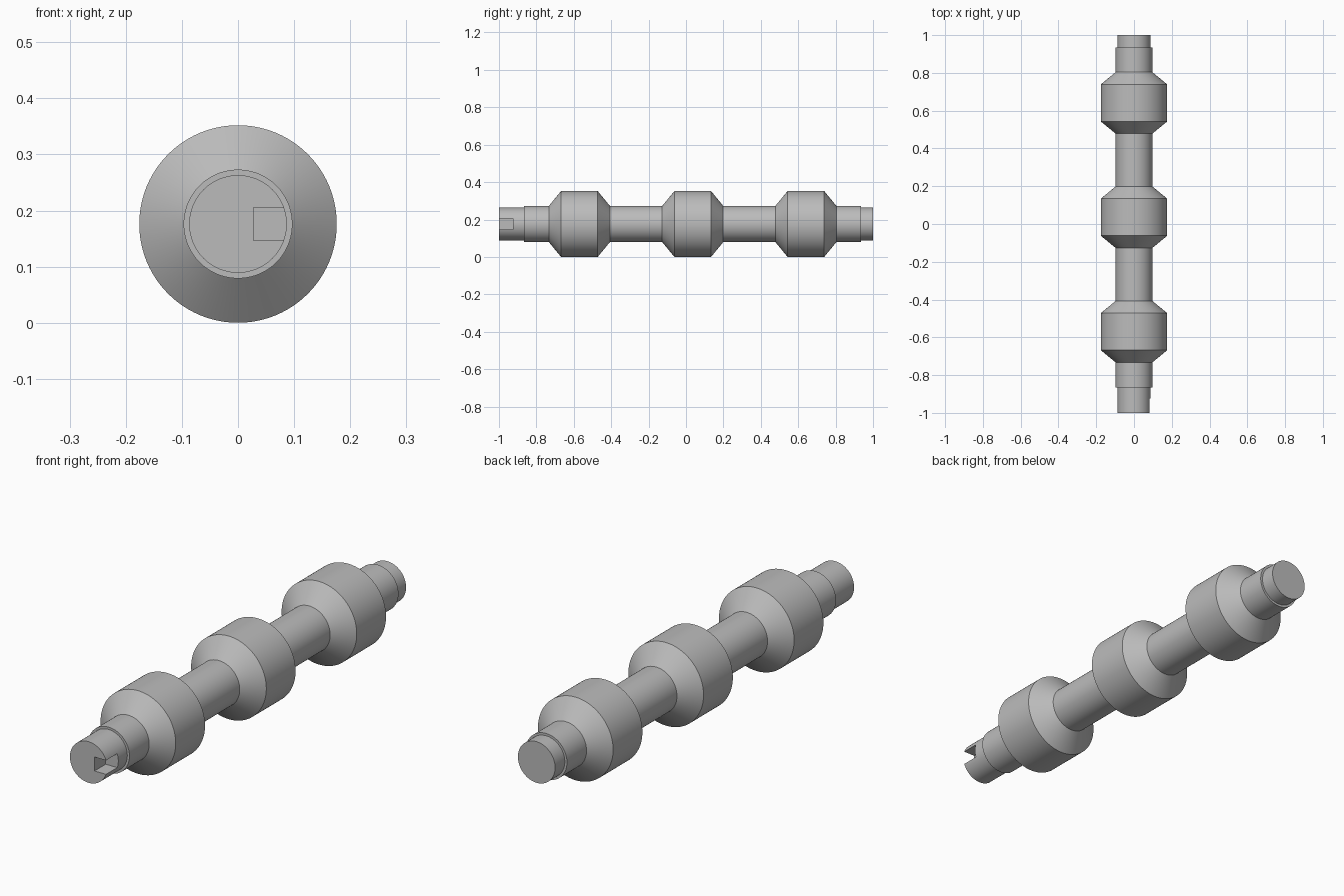
import bpy
import bmesh
import math

default = bpy.data.objects.get("Cube")
if default:
    bpy.data.objects.remove(default, do_unlink=True)

AXIS_Z = 0.176       # height of the centre line
LOBE_R = 0.176
SHAFT_R = 0.097
JOURNAL_R = 0.087
SEGMENTS = 96

steel = bpy.data.materials.new("grey steel")
steel.use_nodes = True
grey = (0.5, 0.5, 0.5, 1.0)
steel.diffuse_color = grey
steel.node_tree.nodes["Principled BSDF"].inputs["Base Color"].default_value = grey


def lathe(name, profile):
    """Closed solid turned about the y axis from (y, radius) points."""
    bm = bmesh.new()
    rings = []
    for y, r in profile:
        angles = [math.tau * i / SEGMENTS for i in range(SEGMENTS)]
        rings.append([bm.verts.new((r * math.cos(a), y, AXIS_Z + r * math.sin(a)))
                      for a in angles])
    for a, b in zip(rings, rings[1:]):
        for i in range(SEGMENTS):
            j = (i + 1) % SEGMENTS
            bm.faces.new((a[i], a[j], b[j], b[i]))
    bm.faces.new(rings[0])
    bm.faces.new(rings[-1])
    bmesh.ops.recalc_face_normals(bm, faces=bm.faces)
    mesh = bpy.data.meshes.new(name)
    bm.to_mesh(mesh)
    bm.free()
    mesh.materials.append(steel)
    obj = bpy.data.objects.new(name, mesh)
    bpy.context.collection.objects.link(obj)
    return obj


# Shaft profile: front journal, three bevelled lobes, rear journal
profile = [(-1.0, JOURNAL_R), (-0.865, JOURNAL_R), (-0.865, SHAFT_R)]
for centre in (-0.57, 0.036, 0.641):
    profile += [(centre - 0.163, SHAFT_R), (centre - 0.098, LOBE_R),
                (centre + 0.098, LOBE_R), (centre + 0.163, SHAFT_R)]
profile += [(0.935, SHAFT_R), (0.935, JOURNAL_R), (1.0, JOURNAL_R)]
shaft = lathe("lobed_shaft", profile)

# Keyway cut into the front journal on its left side
bpy.ops.mesh.primitive_cube_add(size=1, location=(0.098, -0.995, AXIS_Z))
cutter = bpy.context.object
cutter.name = "keyway_cutter"
cutter.scale = (0.14, 0.14, 0.059)
cutter.hide_render = True
cutter.data.materials.append(steel)

cut = shaft.modifiers.new("keyway", 'BOOLEAN')
cut.operation = 'DIFFERENCE'
cut.solver = 'EXACT'
cut.object = cutter
bpy.ops.object.select_all(action='DESELECT')
shaft.select_set(True)
bpy.context.view_layer.objects.active = shaft
bpy.ops.object.modifier_apply(modifier=cut.name)
bpy.data.objects.remove(cutter, do_unlink=True)

bpy.ops.object.shade_smooth_by_angle(angle=math.radians(25))
